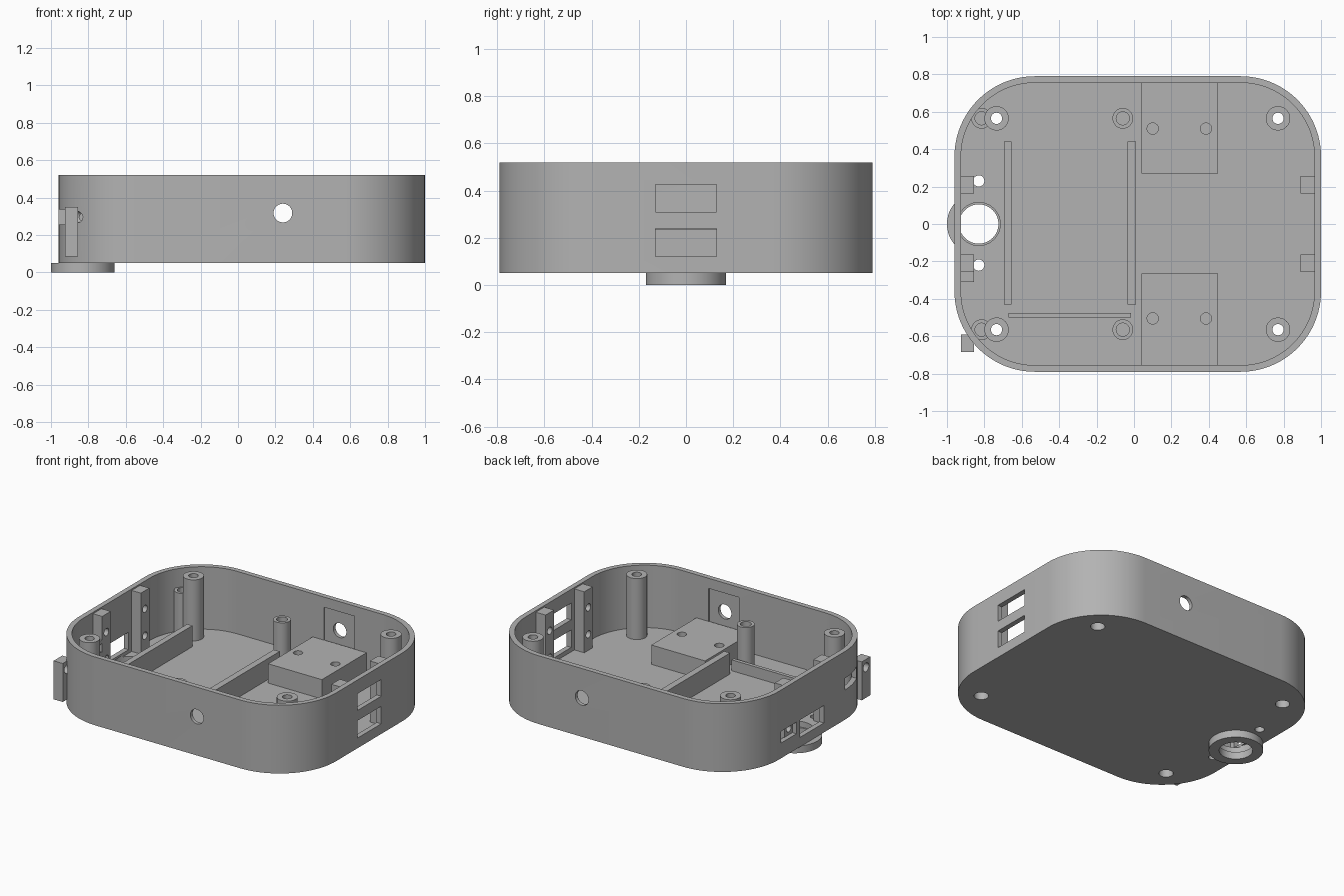
import bpy, bmesh, math
from mathutils import Matrix, Vector

cube = bpy.data.objects.get("Cube")
if cube:
    bpy.data.objects.remove(cube, do_unlink=True)

grey = bpy.data.materials.new("plain grey")
grey.use_nodes = True
grey.diffuse_color = (0.45, 0.45, 0.45, 1)
grey.node_tree.nodes["Principled BSDF"].inputs["Base Color"].default_value = grey.diffuse_color


def make(name, bm):
    bmesh.ops.recalc_face_normals(bm, faces=bm.faces)
    mesh = bpy.data.meshes.new(name)
    bm.to_mesh(mesh)
    bm.free()
    mesh.materials.append(grey)
    obj = bpy.data.objects.new(name, mesh)
    bpy.context.collection.objects.link(obj)
    return obj


def box(name, x0, x1, y0, y1, z0, z1):
    bm = bmesh.new()
    bmesh.ops.create_cube(bm, size=1)
    bmesh.ops.scale(bm, vec=(x1 - x0, y1 - y0, z1 - z0), verts=bm.verts)
    bmesh.ops.translate(bm, vec=((x0 + x1) / 2, (y0 + y1) / 2, (z0 + z1) / 2), verts=bm.verts)
    return make(name, bm)


def rod(name, start, end, r):
    """Cylinder between two points."""
    a, b = Vector(start), Vector(end)
    turn = (b - a).to_track_quat('Z', 'Y').to_matrix().to_4x4()
    bm = bmesh.new()
    bmesh.ops.create_cone(bm, cap_ends=True, segments=48, radius1=r, radius2=r,
                          depth=(b - a).length, matrix=Matrix.Translation((a + b) / 2) @ turn)
    return make(name, bm)


def upright(name, x, y, z0, z1, r):
    return rod(name, (x, y, z0), (x, y, z1), r)


def rounded_slab(name, inset, z0, z1):
    """Rounded rectangle, shrunk by the inset."""
    bm = bmesh.new()
    r, verts = 0.43 - inset, []
    for i, (cx, cy) in enumerate(((0.57, 0.36), (-0.53, 0.36), (-0.53, -0.36), (0.57, -0.36))):
        for k in range(25):
            t = math.pi / 2 * (i + k / 24)
            verts.append(bm.verts.new((cx + r * math.cos(t), cy + r * math.sin(t), z0)))
    face = bm.faces.new(verts)
    top = bmesh.ops.extrude_face_region(bm, geom=[face])["geom"]
    bmesh.ops.translate(bm, vec=(0, 0, z1 - z0), verts=[v for v in top if isinstance(v, bmesh.types.BMVert)])
    return make(name, bm)


def cut(targets, cutters):
    """Subtract the cutters, bake the result and drop the cutters."""
    for obj in targets:
        for c in cutters:
            mod = obj.modifiers.new("cut", 'BOOLEAN')
            mod.operation, mod.solver, mod.object = 'DIFFERENCE', 'EXACT', c
        bpy.context.view_layer.update()
        graph = bpy.context.evaluated_depsgraph_get()
        baked = bpy.data.meshes.new_from_object(obj.evaluated_get(graph))
        obj.modifiers.clear()
        obj.data = baked
    for c in cutters:
        bpy.data.objects.remove(c, do_unlink=True)


FLOOR, RIM, TOP = 0.09, 0.52, 0.51
parts = []

# Tray shell
shell = rounded_slab("tray_shell", 0, 0.05, RIM)
parts.append(shell)
shell_cuts = [rounded_slab("cavity", 0.035, FLOOR, 0.7)]

# Side windows, round wall holes and their shallow inside recesses
for z0, z1 in ((0.12, 0.24), (0.31, 0.425)):
    shell_cuts.append(box("right_window", 0.9, 1.1, -0.13, 0.13, z0, z1))
shell_cuts += [
    box("left_window", -1.1, -0.9, -0.13, 0.13, 0.115, 0.235),
    box("left_slot", -1.1, -0.9, 0.17, 0.34, 0.155, 0.235),
    box("corner_slot", -1.1, -0.8, -0.54, -0.36, 0.255, 0.335),
    rod("wall_hole", (0.24, -1, 0.317), (0.24, 1, 0.317), 0.05),
    box("wall_recess", 0.125, 0.357, -0.765, 0.765, 0.19, 0.45),
    upright("floor_opening", -0.83, 0, 0, FLOOR + 0.01, 0.115),
]
for y in (0.23, -0.22):
    shell_cuts.append(upright("floor_hole", -0.83, y, 0, 0.12, 0.03))

# Ring under the floor opening
ring = upright("bottom_ring", -0.83, 0, 0, 0.05, 0.17)
cut([ring], [upright("ring_bore", -0.83, 0, -0.1, 0.1, 0.105)])
parts.append(ring)

# Tall screw posts with through holes, and shorter blind standoffs
for y in (-0.565, 0.565):
    for x in (-0.735, 0.77):
        post = upright("screw_post", x, y, 0.06, TOP, 0.065)
        cut([post], [upright("bore", x, y, 0, 0.6, 0.03), upright("head", x, y, 0, 0.11, 0.045)])
        shell_cuts.append(upright("shell_bore", x, y, 0, 0.11, 0.045))
        parts.append(post)
    for x in (-0.815, -0.06):
        standoff = upright("standoff", x, y, 0.07, 0.39, 0.055)
        bores = [upright("blind_bore", x, y, 0.2, 0.6, 0.035)]
        if x < -0.5:
            bores.append(upright("post_space", -0.735, y, 0, 0.6, 0.05))
        cut([standoff], bores)
        parts.append(standoff)

# Mounting blocks with two blind holes each
for y0, y1, hole_y in ((0.27, 0.757, 0.51), (-0.757, -0.265, -0.505)):
    block = box("mounting_block", 0.04, 0.45, y0, y1, 0.08, 0.223)
    cut([block], [upright("block_hole", x, hole_y, 0.12, 0.4, 0.03) for x in (0.1, 0.385)])
    parts.append(block)

# Tall wall tabs with two cross holes
for x0, x1 in ((-0.93, -0.855), (0.89, 0.97)):
    for y in (-0.21, 0.21):
        tab = box("wall_tab", x0, x1, y - 0.046, y + 0.046, 0.08, TOP)
        cut([tab], [rod("tab_hole", (x0 - 0.1, y, z), (x1 + 0.1, y, z), 0.025) for z in (0.2, 0.385)])
        parts.append(tab)

# Short lugs either side of the corner slot
for y in (-0.638, -0.263):
    lug = box("slot_lug", -0.925, -0.855, y - 0.047, y + 0.047, 0.085, 0.35)
    cut([lug], [rod("lug_hole", (-1.1, y, 0.295), (-0.7, y, 0.295), 0.03)])
    parts.append(lug)
shell_cuts.append(rod("shell_lug_hole", (-1.1, -0.638, 0.295), (-0.7, -0.638, 0.295), 0.03))

# Floor rails
parts += [
    box("left_rail", -0.695, -0.655, -0.43, 0.44, 0.08, 0.235),
    box("middle_rail", -0.035, 0.01, -0.43, 0.44, 0.08, 0.235),
    box("front_rail", -0.67, -0.015, -0.5, -0.475, 0.08, 0.165),
]

cut([shell], shell_cuts)

# Smooth curved walls, sharp edges
bpy.ops.object.select_all(action='DESELECT')
for obj in parts:
    obj.select_set(True)
bpy.context.view_layer.objects.active = shell
bpy.ops.object.shade_smooth_by_angle(angle=math.radians(30))
